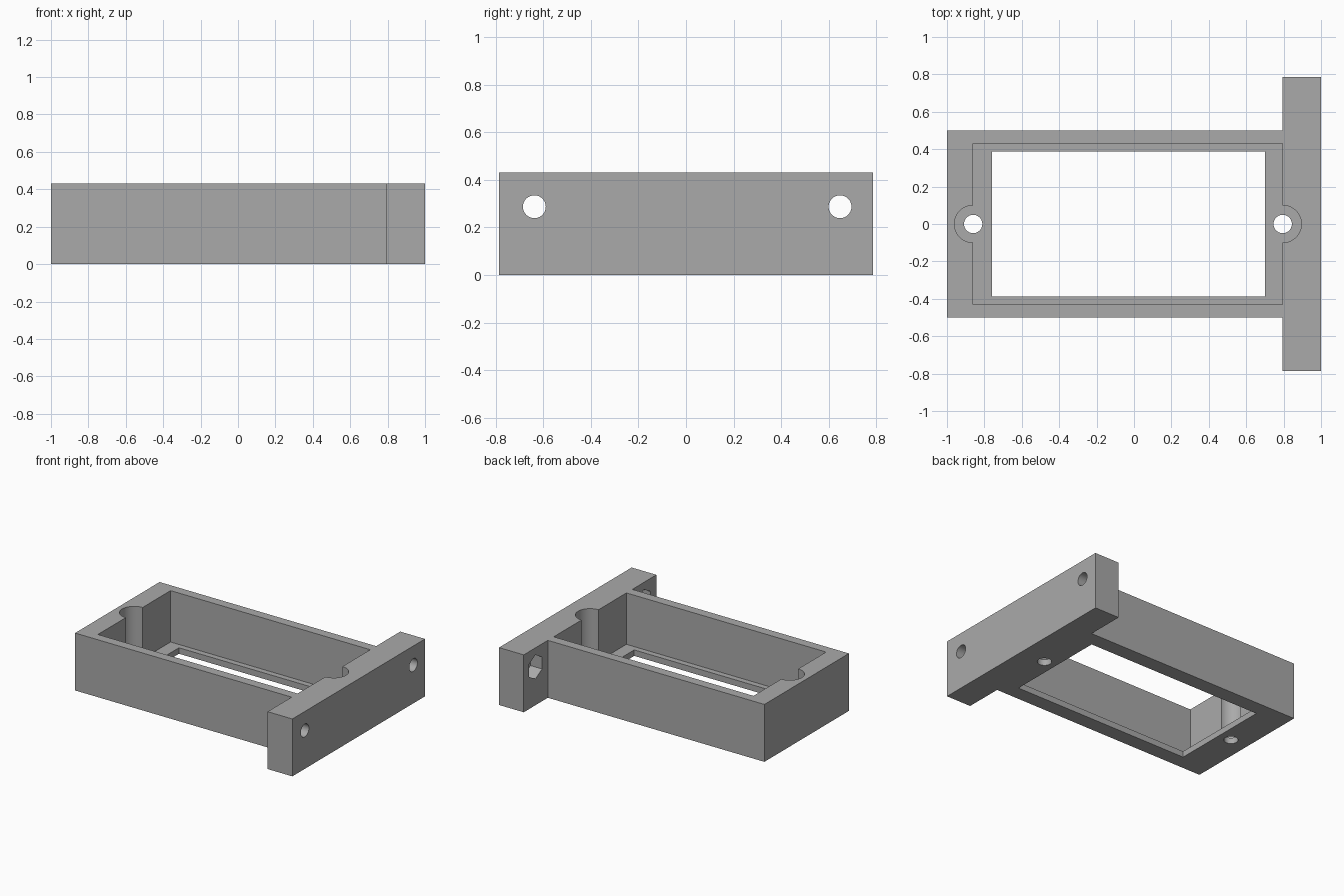
import bpy, bmesh, math
from mathutils import Matrix

if "Cube" in bpy.data.objects:
    bpy.data.objects.remove(bpy.data.objects["Cube"])

HEIGHT, FLOOR = 0.43, 0.045
XL, XR = -0.86, 0.795            # cavity ends, also the screw centres
grey = bpy.data.materials.new("grey plastic")
grey.diffuse_color = (0.4, 0.4, 0.4, 1)
grey.use_nodes = True
grey.node_tree.nodes["Principled BSDF"].inputs["Base Color"].default_value = grey.diffuse_color


def prism(name, outline, z0, z1):
    """Extrude a flat outline from z0 to z1."""
    bm = bmesh.new()
    face = bm.faces.new([bm.verts.new((x, y, z0)) for x, y in outline])
    ext = bmesh.ops.extrude_face_region(bm, geom=[face])
    verts = [v for v in ext["geom"] if isinstance(v, bmesh.types.BMVert)]
    bmesh.ops.translate(bm, vec=(0, 0, z1 - z0), verts=verts)
    bmesh.ops.recalc_face_normals(bm, faces=bm.faces)
    mesh = bpy.data.meshes.new(name)
    bm.to_mesh(mesh)
    bm.free()
    mesh.materials.append(grey)
    ob = bpy.data.objects.new(name, mesh)
    bpy.context.collection.objects.link(ob)
    return ob


def arc(cx, cy, r, start, end, n):
    return [(cx + r * math.cos(a), cy + r * math.sin(a))
            for a in (start + (end - start) * i / n for i in range(n + 1))]


def circle(cx, cy, r, n=40):
    return arc(cx, cy, r, 0, 2 * math.pi, n)[:-1]


def rect(x0, x1, y0, y1):
    return [(x0, y0), (x1, y0), (x1, y1), (x0, y1)]


# Frame with its wide mounting bar
frame = prism("frame", [(-1, -0.5), (XR, -0.5), (XR, -0.785), (1, -0.785),
                        (1, 0.785), (XR, 0.785), (XR, 0.5), (-1, 0.5)], 0, HEIGHT)

# Cavity with a half-round recess at each end
half = math.pi / 2
cavity = [(XL, -0.43), (XR, -0.43)] + arc(XR, 0, 0.1, -half, half, 24)
cavity += [(XR, 0.43), (XL, 0.43)] + arc(XL, 0, 0.1, half, 3 * half, 24)
cutters = [prism("cavity_cutter", cavity, FLOOR, HEIGHT + 0.1),
           prism("window_cutter", rect(-0.76, 0.7, -0.387, 0.387), -0.1, FLOOR + 0.1)]

# Vertical screw holes
for x in (XL, XR):
    cutters.append(prism("screw_hole_cutter", circle(x, 0, 0.049), -0.1, FLOOR + 0.1))

# Horizontal bolt holes with hexagonal nut pockets behind
for y in (-0.637, 0.647):
    bolt = prism("bolt_hole_cutter", circle(0, 0, 0.048), 0.7, 1.1)
    nut = prism("nut_pocket_cutter", circle(0, 0, 0.09, 6), 0.7, XR + 0.095)
    for ob in (bolt, nut):
        ob.data.transform(Matrix.Translation((0, y, 0.287)) @ Matrix.Rotation(half, 4, 'Y'))
        cutters.append(ob)

for c in cutters:
    mod = frame.modifiers.new(c.name, 'BOOLEAN')
    mod.operation, mod.solver, mod.object = 'DIFFERENCE', 'EXACT', c
    c.hide_render = True
    c.hide_set(True)

# Bake the cuts, then smooth the round walls only
bpy.context.view_layer.update()
mesh = bpy.data.meshes.new_from_object(
    frame.evaluated_get(bpy.context.evaluated_depsgraph_get()))
frame.modifiers.clear()
frame.data = mesh
for c in cutters:
    bpy.data.objects.remove(c)
bpy.context.view_layer.objects.active = frame
frame.select_set(True)
bpy.ops.object.shade_smooth_by_angle(angle=math.radians(30))
